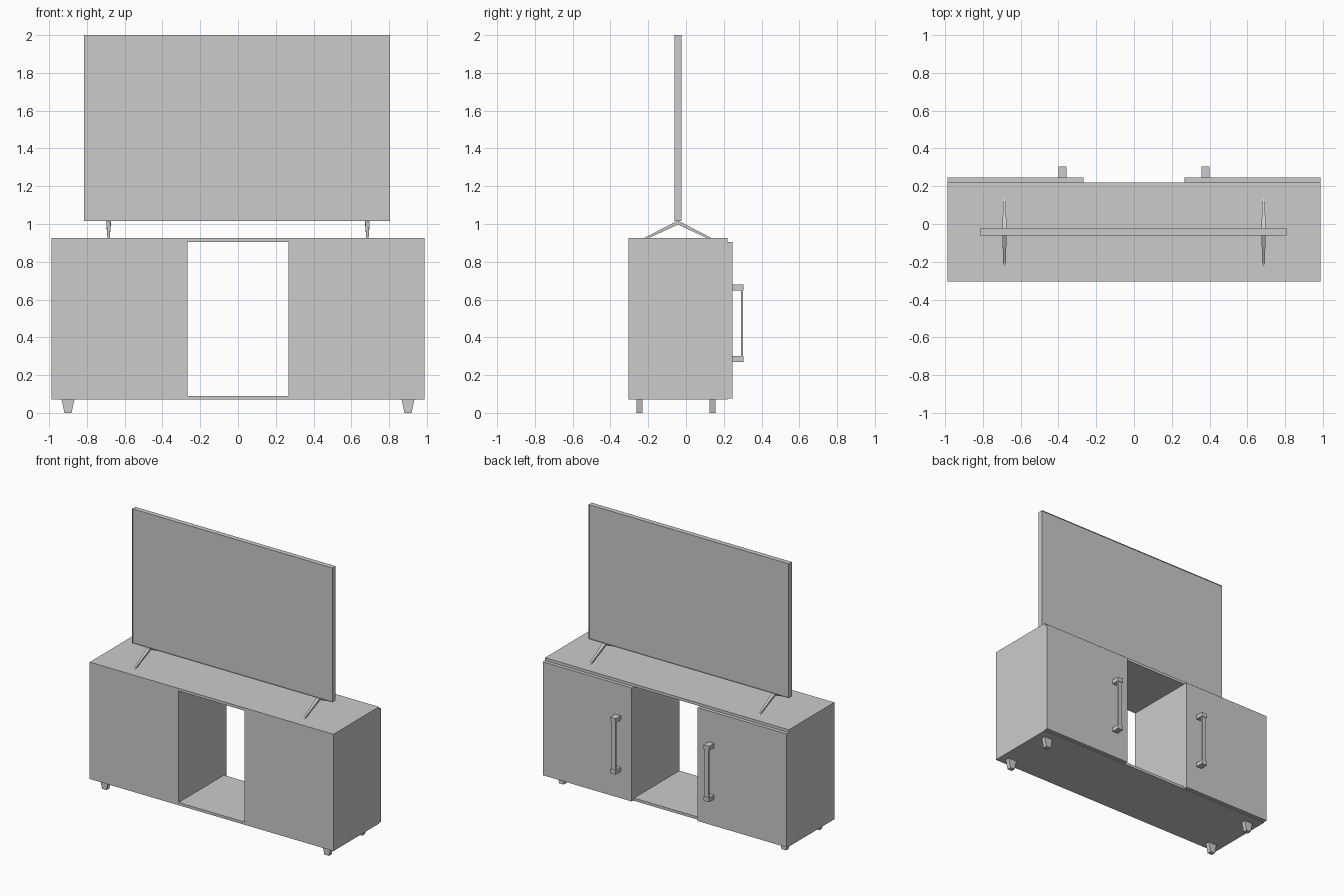
import bpy
import bmesh
from mathutils import Vector

cube = bpy.data.objects.get("Cube")
if cube:
    bpy.data.objects.remove(cube, do_unlink=True)


def make_object(name, bm):
    bmesh.ops.recalc_face_normals(bm, faces=bm.faces)
    mesh = bpy.data.meshes.new(name)
    bm.to_mesh(mesh)
    bm.free()
    obj = bpy.data.objects.new(name, mesh)
    bpy.context.collection.objects.link(obj)
    return obj


def add_box(bm, lo, hi):
    lo, hi = Vector(lo), Vector(hi)
    verts = bmesh.ops.create_cube(bm, size=1)["verts"]
    for v in verts:
        v.co = (lo + hi) / 2 + v.co * (hi - lo)
    return verts


def box(name, lo, hi):
    bm = bmesh.new()
    add_box(bm, lo, hi)
    return make_object(name, bm)


def cut(target, cutter):
    mod = target.modifiers.new("cut", "BOOLEAN")
    mod.operation = "DIFFERENCE"
    mod.solver = "EXACT"
    mod.object = cutter
    cutter.hide_render = True
    cutter.hide_set(True)
    bpy.context.view_layer.objects.active = target
    bpy.ops.object.modifier_apply(modifier=mod.name)
    bpy.data.objects.remove(cutter, do_unlink=True)


W, FRONT, BACK = 0.987, -0.305, 0.22
BASE, TOP, PANEL = 0.07, 0.925, 0.02
OPEN = 0.267
TV_X, TV_Y = -0.004, -0.043

# Cabinet body with an open middle bay and two compartments behind the doors
body = box("cabinet_body", (-W, FRONT, BASE), (W, BACK, TOP))
cut(body, box("bay_cutter", (-OPEN, FRONT - 0.1, BASE + PANEL),
              (OPEN, BACK + 0.1, TOP - PANEL)))
for s in (-1, 1):
    xs = sorted((s * (OPEN + PANEL), s * (W - PANEL)))
    cut(body, box("compartment_cutter", (xs[0], FRONT + PANEL, BASE + PANEL),
                  (xs[1], BACK + 0.1, TOP - PANEL)))

for s, side in ((-1, "right"), (1, "left")):
    # Door
    xs = sorted((s * OPEN, s * W))
    box(f"{side}_door", (xs[0], BACK, 0.075), (xs[1], 0.246, 0.905))

    # Handle: two end blocks joined by a slimmer bar
    bm = bmesh.new()
    hx = s * 0.378
    for z in (0.27, 0.648):
        add_box(bm, (hx - 0.022, 0.244, z), (hx + 0.022, 0.305, z + 0.031))
    add_box(bm, (hx - 0.017, 0.29, 0.3), (hx + 0.017, 0.302, 0.65))
    make_object(f"{side}_handle", bm)

    # Tapered feet
    for y, end in ((-0.245, "front"), (0.14, "back")):
        bm = bmesh.new()
        fx = s * 0.9
        for v in add_box(bm, (fx - 0.034, y - 0.016, 0), (fx + 0.034, y + 0.016, BASE)):
            if v.co.z < 0.01:
                v.co.x = fx + (v.co.x - fx) * 0.55
        make_object(f"{side}_{end}_foot", bm)

    # Screen stand: inverted V, narrowing towards its tips
    bm = bmesh.new()
    lx = s * 0.685
    profile = [(-0.18, TOP, 0.006), (0, 1.018, 0.012), (0.18, TOP, 0.006),
               (0.155, TOP, 0.006), (0, 0.997, 0.012), (-0.155, TOP, 0.006)]
    rings = [[bm.verts.new((lx + d * w, TV_Y + y, z)) for y, z, w in profile]
             for d in (-1, 1)]
    # Each limb is a quad on both sides of the strip
    for ring in rings:
        bm.faces.new([ring[i] for i in (0, 1, 4, 5)])
        bm.faces.new([ring[i] for i in (1, 2, 3, 4)])
    n = len(profile)
    for i in range(n):
        j = (i + 1) % n
        bm.faces.new((rings[0][i], rings[0][j], rings[1][j], rings[1][i]))
    make_object(f"{side}_screen_stand", bm)

# Screen with a thin raised rim on both large faces
bm = bmesh.new()
add_box(bm, (TV_X - 0.81, TV_Y - 0.018, 1.016), (TV_X + 0.81, TV_Y + 0.018, 2))
bm.normal_update()
panels = [f for f in bm.faces if abs(f.normal.y) > 0.9]
bmesh.ops.inset_individual(bm, faces=panels, thickness=0.006, depth=0)
bmesh.ops.inset_individual(bm, faces=panels, thickness=0.0005, depth=-0.003)
make_object("screen", bm)
